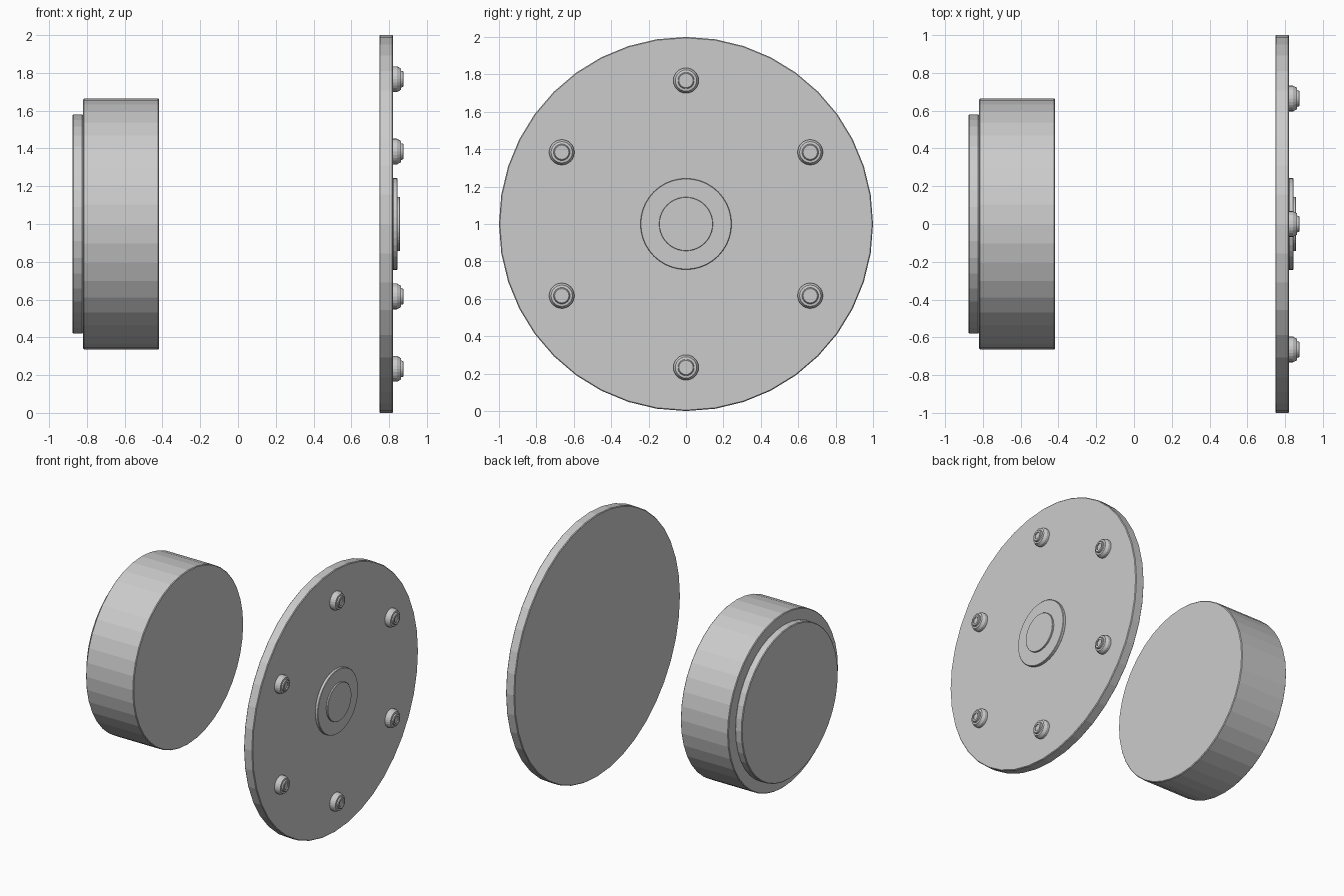
import bpy, bmesh
from math import sin, cos, pi, radians

if "Cube" in bpy.data.objects:
    bpy.data.objects.remove(bpy.data.objects["Cube"])

AXIS_Z = 1.0


def lathe(name, profile, sides, center=(0.0, AXIS_Z), hex_from=None):
    """Turn (x, radius) points around an x-directed axis; rings from hex_from on are hexagonal."""
    bm = bmesh.new()
    rings = []
    for i, (x, r) in enumerate(profile):
        ring = []
        for k in range(sides):
            a = 2 * pi * k / sides
            rr = r
            if hex_from is not None and i >= hex_from:
                rr = r * cos(pi / 6) / cos((a + pi / 6) % (pi / 3) - pi / 6)
            ring.append(bm.verts.new((x, center[0] + rr * cos(a), center[1] + rr * sin(a))))
        rings.append(ring)
    for r0, r1 in zip(rings, rings[1:]):
        for k in range(sides):
            n = (k + 1) % sides
            bm.faces.new((r0[k], r0[n], r1[n], r1[k]))
    bm.faces.new(rings[0][::-1])
    bm.faces.new(rings[-1])
    bmesh.ops.recalc_face_normals(bm, faces=bm.faces[:])
    me = bpy.data.meshes.new(name)
    bm.to_mesh(me)
    bm.free()
    ob = bpy.data.objects.new(name, me)
    bpy.context.collection.objects.link(ob)
    return ob


def disc(name, x0, x1, r, b, sides=40):
    """Closed disc with a small chamfer b on both rims."""
    return lathe(name, [(x0, r - b), (x0 + b, r), (x1 - b, r), (x1, r - b)], sides)


# Drum with a stepped back cap
disc("drum", -0.82, -0.418, 0.664, 0.005)
disc("drum_cap", -0.877, -0.82, 0.58, 0.005)

# Large round plate with a two-step hub
disc("plate", 0.748, 0.821, 1.0, 0.005)
disc("hub_ring", 0.82, 0.844, 0.244, 0.003)
disc("hub_center", 0.843, 0.857, 0.144, 0.002)

# Six bolts with shallow hexagonal sockets
bolt = [(0.815, 0.068), (0.842, 0.068), (0.862, 0.057), (0.864, 0.044),
        (0.873, 0.042), (0.876, 0.038), (0.876, 0.027), (0.868, 0.027)]
for i in range(6):
    a = radians(30 + 60 * i)
    lathe(f"bolt_{i + 1}", bolt, 24, (0.767 * cos(a), AXIS_Z + 0.767 * sin(a)), hex_from=6)
